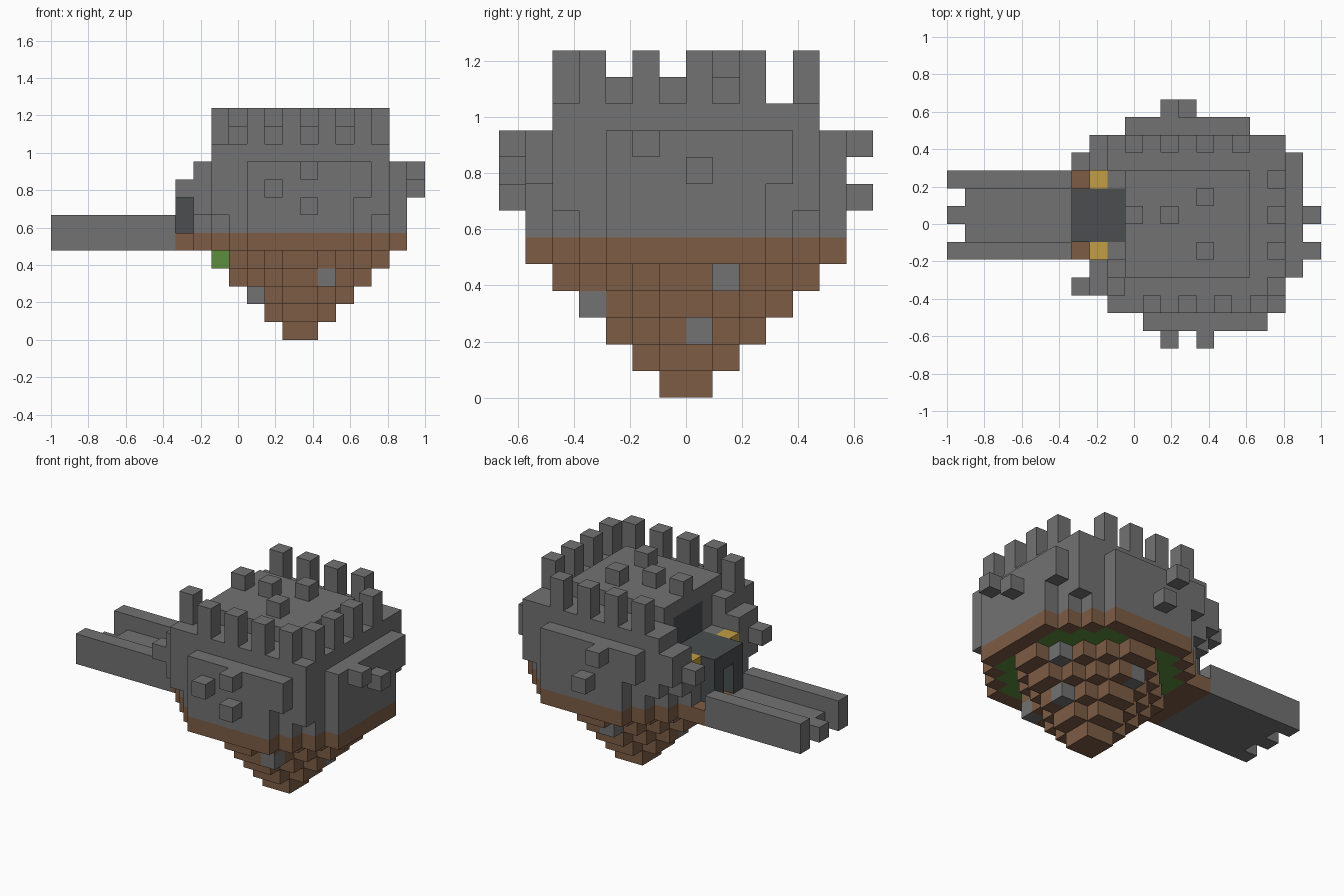
import bpy
import bmesh
from mathutils import Vector

CELL = 2 / 21
cells = {}  # grid cell -> (part name, colour name)

COLOURS = {
    "stone": (0.168, 0.168, 0.168),
    "dirt": (0.205, 0.107, 0.060),
    "grass": (0.107, 0.270, 0.048),
    "dark_iron": (0.069, 0.076, 0.078),
    "gold": (0.545, 0.337, 0.054),
}

old = bpy.data.objects.get("Cube")
if old:
    bpy.data.objects.remove(old, do_unlink=True)


def make_material(name, rgb):
    mat = bpy.data.materials.new(name)
    mat.use_nodes = True
    mat.diffuse_color = (*rgb, 1)
    bsdf = next(n for n in mat.node_tree.nodes if n.type == "BSDF_PRINCIPLED")
    bsdf.inputs["Base Color"].default_value = (*rgb, 1)
    bsdf.inputs["Roughness"].default_value = 0.9
    return mat


def box(part, colour, xs, ys, zs):
    """Fill grid cells; each range is (first, end)."""
    for i in range(*xs):
        for j in range(*ys):
            for k in range(*zs):
                cells[i, j, k] = (part, colour)


def cube(part, colour, i, j, k, top=None):
    box(part, colour, (i, i + 1), (j, j + 1), (k, top or k + 1))


def carve(xs, ys, zs):
    for i in range(*xs):
        for j in range(*ys):
            for k in range(*zs):
                cells.pop((i, j, k), None)


def offset(i, j):
    """Distance in cells from the island's axis."""
    return abs(i - 13.5), abs(j - 6.5)


# Hanging earth: diamond layers that widen upwards
for k in range(5):
    for i in range(8, 20):
        for j in range(1, 13):
            if sum(offset(i, j)) <= k + 1:
                cube("earth_cone", "dirt", i, j, k)

# Round island rim, with turf inside, and the wall above it
for i in range(8, 20):
    for j in range(1, 13):
        a, b = offset(i, j)
        d = a * a + b * b
        if d < 37:
            cube("island_rim", "grass" if d < 27 else "dirt", i, j, 5)
            cube("round_wall", "stone", i, j, 6, 10)
box("island_rim", "dirt", (7, 8), (5, 10), (5, 6))

# Corbels that thicken the wall at its corners
for i, j, k in ((17, 1, 8), (18, 2, 7), (19, 10, 8), (18, 11, 7), (10, 12, 8),
                (9, 2, 7), (9, 11, 7), (8, 11, 8), (8, 10, 7), (8, 3, 7)):
    cube("corbels", "stone", i, j, k, 10)

# Parapet and raised roof
box("parapet", "stone", (9, 19), (2, 12), (10, 11))
box("keep_roof", "stone", (10, 17), (4, 10), (10, 12))

# Battlements alternate round the parapet
for step in range(4):
    cube("battlements", "stone", 11 + 2 * step, 2, 11, 13)
    cube("battlements", "stone", 10 + 2 * step, 11, 11, 13)
    cube("battlements", "stone", 18, 3 + 2 * step, 11, 13)
cube("battlements", "stone", 9, 3, 11, 13)

# Loose stones on the roof and walls
for i, j, k in ((10, 7, 12), (12, 7, 12), (14, 8, 12), (14, 5, 12),
                (12, 0, 8), (14, 0, 9), (14, 0, 7), (12, 13, 9), (13, 13, 7),
                (20, 7, 8), (20, 5, 9), (7, 3, 8), (7, 10, 8)):
    cube("loose_stones", "stone", i, j, k)

# Rocks and turf caught in the earth
for i, j, k in ((11, 6, 2), (15, 3, 3), (16, 7, 2), (17, 8, 4), (13, 10, 3)):
    cube("buried_rocks", "stone", i, j, k)
cube("turf_clump", "grass", 9, 6, 4)

# Gatehouse with a doorway, dark back wall and lamps
carve((7, 10), (5, 10), (9, 13))
box("gatehouse", "dark_iron", (7, 10), (6, 9), (6, 9))
box("gatehouse", "dark_iron", (10, 11), (6, 9), (6, 11))
carve((7, 9), (7, 8), (6, 8))
for j in (5, 9):
    cube("gate_lamps", "gold", 8, j, 8)

# Bridge: deck with a nub at its end, and two side rails
box("bridge_deck", "stone", (1, 7), (6, 9), (5, 6))
cube("bridge_deck", "stone", 0, 7, 5)
for j in (5, 9):
    box("bridge_rails", "stone", (0, 7), (j, j + 1), (5, 7))

# Turn the exposed sides of every part's cells into a mesh
materials = {n: make_material(n, rgb) for n, rgb in COLOURS.items()}
AXES = [Vector(v) for v in ((1, 0, 0), (0, 1, 0), (0, 0, 1))]

for part in dict.fromkeys(p for p, _ in cells.values()):
    mesh = bpy.data.meshes.new(part)
    names = list(dict.fromkeys(c for p, c in cells.values() if p == part))
    for name in names:
        mesh.materials.append(materials[name])
    bm = bmesh.new()
    for cell, (owner, colour) in cells.items():
        if owner != part:
            continue
        centre = Vector(cell) + Vector((0.5, 0.5, 0.5))
        for n in range(3):
            u, v = AXES[(n + 1) % 3] / 2, AXES[(n + 2) % 3] / 2
            for side in (1, -1):
                normal = AXES[n] * side
                if tuple(int(c) for c in Vector(cell) + normal) in cells:
                    continue
                mid = centre + normal / 2
                corners = [mid - u - v, mid + u - v, mid + u + v, mid - u + v]
                verts = [bm.verts.new((p - Vector((10.5, 7, 0))) * CELL)
                         for p in corners[::side]]
                bm.faces.new(verts).material_index = names.index(colour)
    bmesh.ops.remove_doubles(bm, verts=bm.verts, dist=0.001)
    bmesh.ops.dissolve_limit(bm, angle_limit=0.01, verts=bm.verts,
                             edges=bm.edges, delimit={"MATERIAL"})
    bm.to_mesh(mesh)
    bm.free()
    bpy.context.scene.collection.objects.link(bpy.data.objects.new(part, mesh))
